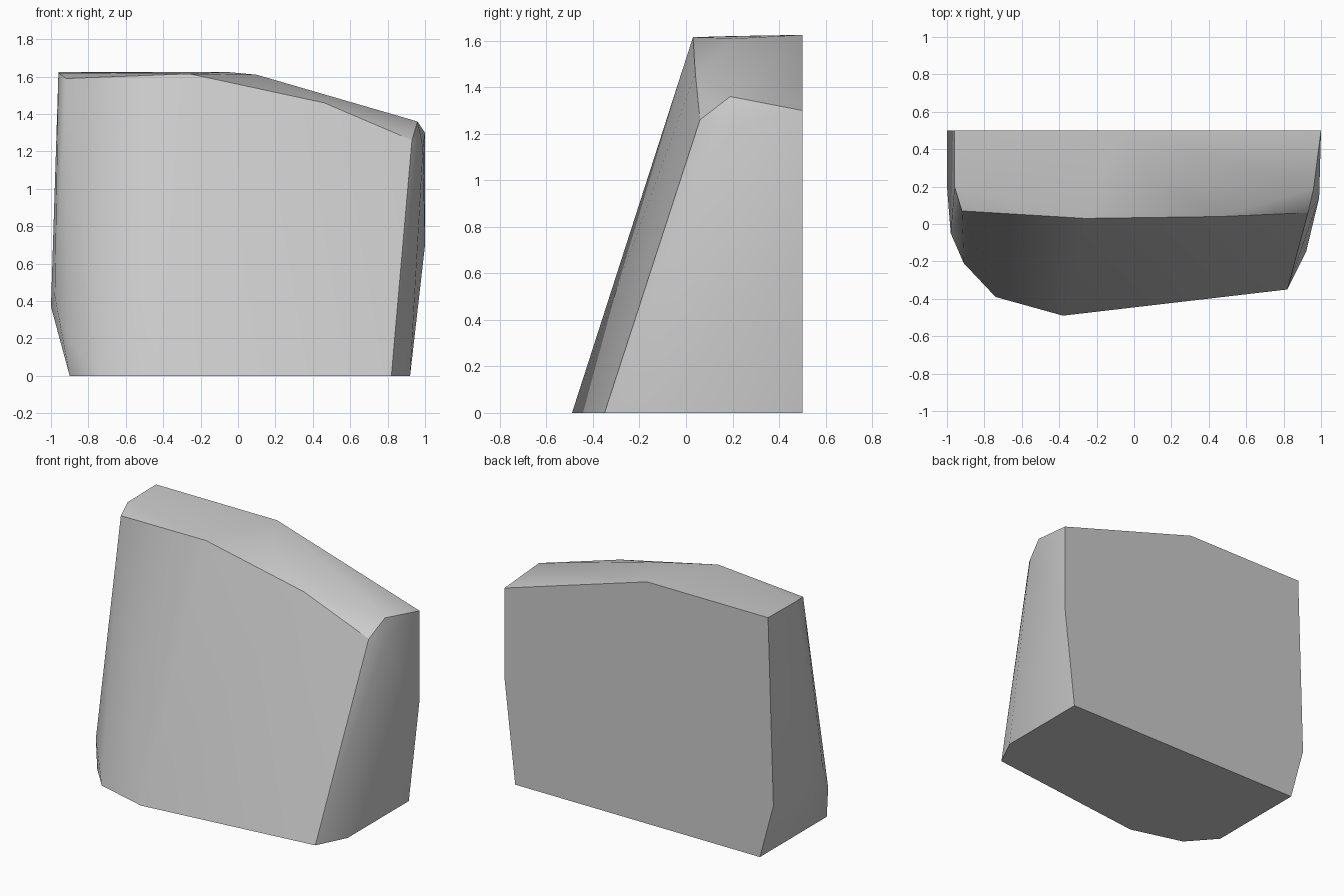
import bpy
import bmesh
from math import radians

default_cube = bpy.data.objects.get("Cube")
if default_cube:
    bpy.data.objects.remove(default_cube, do_unlink=True)

BACK = 0.5

# Flat back outline, as (x, z)
back_outline = [(0.92, 0), (1, 0.7), (1, 1.3), (-0.06, 1.625),
                (-0.96, 1.625), (-1, 0.37), (-0.9, 0)]

# Front of the flat base, as (x, y)
base_outline = [(-0.9, -0.21), (-0.74, -0.39), (-0.38, -0.49),
                (0.82, -0.35), (0.92, -0.15)]

# Front rim of the sloping top
top_rim = [(-0.96, 0.2, 1.62), (-0.92, 0.07, 1.59), (-0.26, 0.03, 1.615),
           (0.1, 0.22, 1.61), (0.46, 0.04, 1.46), (0.96, 0.19, 1.36)]

# Chipped corners down both sides
side_chips = [(0.93, 0.06, 1.26), (0.99, 0.14, 1.22),
              (-0.91, -0.21, 0.2), (-0.98, -0.05, 0.43), (-1, 0.2, 0.37)]


def make_material(name, colour):
    material = bpy.data.materials.new(name)
    material.use_nodes = True
    material.diffuse_color = colour
    shader = material.node_tree.nodes["Principled BSDF"]
    shader.inputs["Base Color"].default_value = colour
    shader.inputs["Roughness"].default_value = 0.9
    return material


def make_hull(name, points, material):
    """Wrap a tight convex skin around the corner points."""
    bm = bmesh.new()
    for point in points:
        bm.verts.new(point)
    result = bmesh.ops.convex_hull(bm, input=bm.verts[:])
    loose = [v for v in bm.verts if not v.link_faces]
    bmesh.ops.delete(bm, geom=loose, context="VERTS")
    # Merge the triangles of the flat back and base
    bmesh.ops.dissolve_limit(bm, angle_limit=radians(1),
                             verts=bm.verts[:], edges=bm.edges[:])
    bmesh.ops.recalc_face_normals(bm, faces=bm.faces[:])
    mesh = bpy.data.meshes.new(name)
    bm.to_mesh(mesh)
    bm.free()
    mesh.materials.append(material)
    hull = bpy.data.objects.new(name, mesh)
    bpy.context.collection.objects.link(hull)
    return hull


# Single boulder with a soft weathered front and crisp cut edges
corners = [(x, BACK, z) for x, z in back_outline]
corners += [(x, y, 0) for x, y in base_outline]
corners += top_rim + side_chips
stone = make_material("stone grey", (0.6, 0.6, 0.6, 1))
boulder = make_hull("boulder", corners, stone)

bpy.ops.object.select_all(action="DESELECT")
boulder.select_set(True)
bpy.context.view_layer.objects.active = boulder
bpy.ops.object.shade_smooth_by_angle(angle=radians(30))
